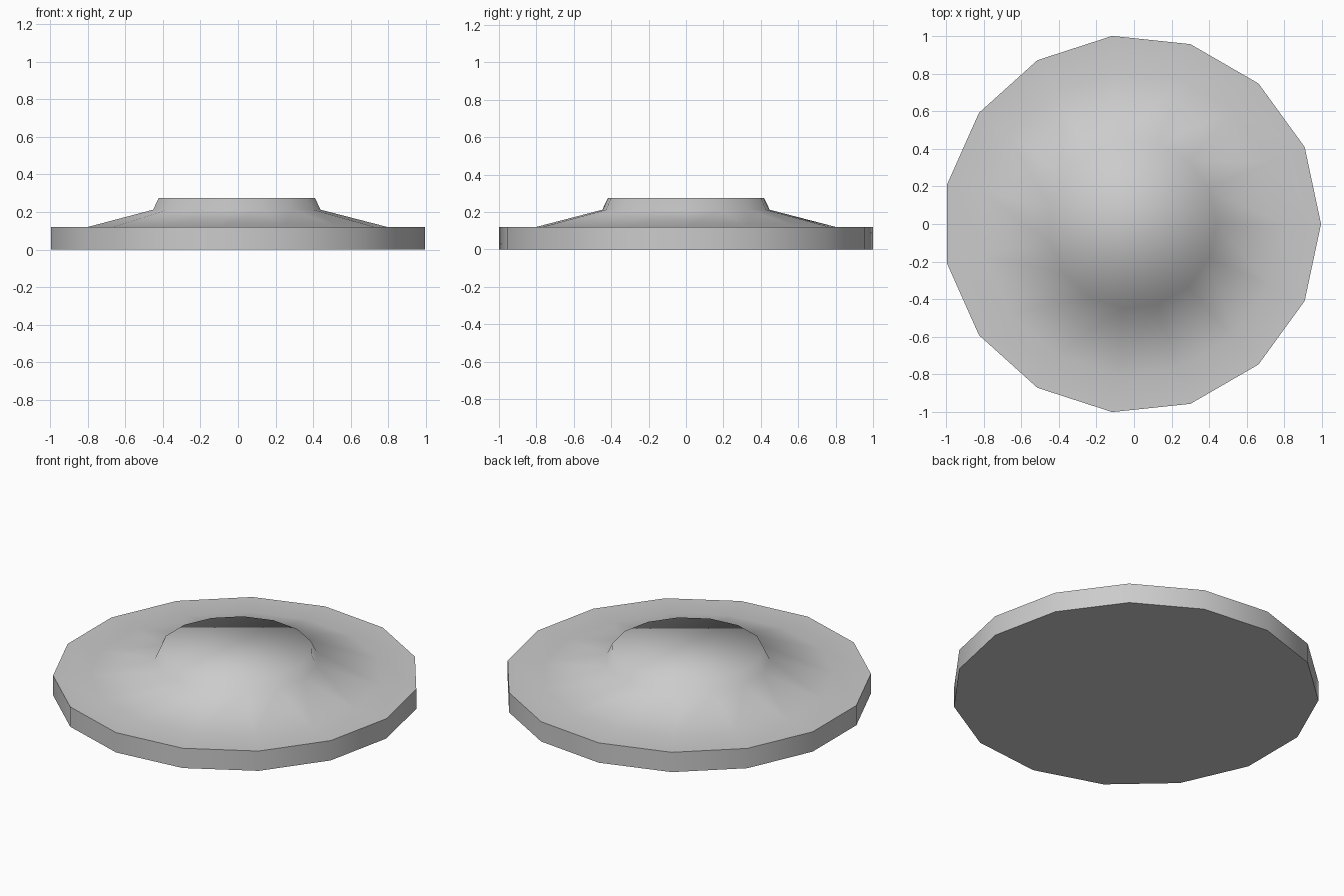
import bpy, bmesh, math

if "Cube" in bpy.data.objects:
    bpy.data.objects.remove(bpy.data.objects["Cube"])

SIDES = 15
SHIFT = -0.011  # centres the odd-sided outline on x = 0
# (radius, height) from the bottom rim up to the flat top
PROFILE = [(1.0055, 0.0), (1.0055, 0.12), (0.806, 0.12), (0.45, 0.212), (0.42, 0.275)]

# Stepped disc: stacked rings joined by quads and capped at both ends
bm = bmesh.new()
rings = []
for r, z in PROFILE:
    angles = [2 * math.pi * i / SIDES for i in range(SIDES)]
    rings.append([bm.verts.new((r * math.cos(a) + SHIFT, r * math.sin(a), z)) for a in angles])
for low, high in zip(rings, rings[1:]):
    for i in range(SIDES):
        j = (i + 1) % SIDES
        bm.faces.new((low[i], low[j], high[j], high[i]))
bm.faces.new(rings[0][::-1])
bm.faces.new(rings[-1])

mesh = bpy.data.meshes.new("stepped_disc")
bm.to_mesh(mesh)
bm.free()
disc = bpy.data.objects.new("stepped_disc", mesh)
bpy.context.collection.objects.link(disc)

# Smooth dome and rim, sharp outer edges
bpy.context.view_layer.objects.active = disc
disc.select_set(True)
bpy.ops.object.shade_smooth_by_angle(angle=math.radians(75))
